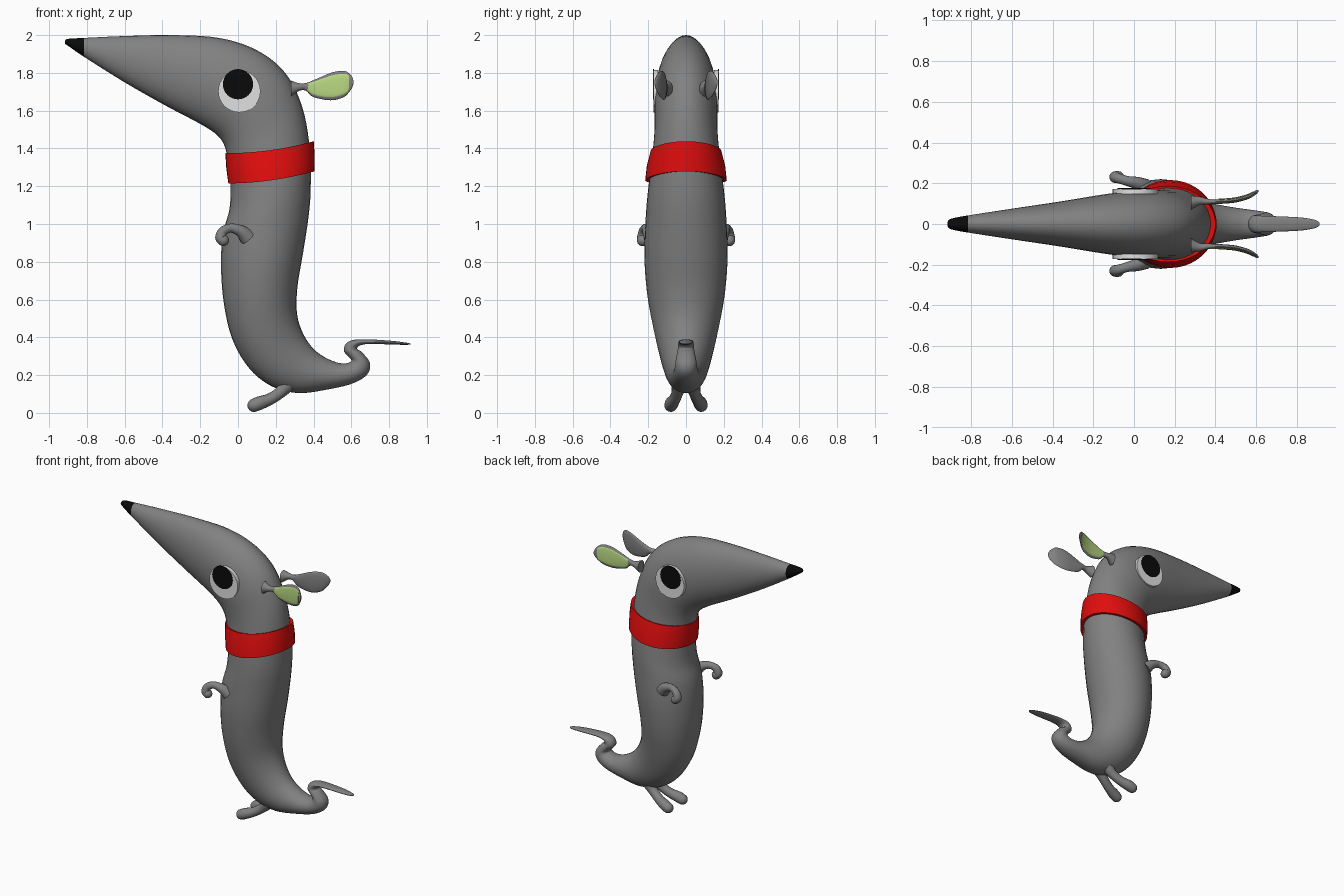
import bpy, bmesh, math
from mathutils import Vector

cube = bpy.data.objects.get("Cube")
if cube:
    bpy.data.objects.remove(cube, do_unlink=True)


def material(name, r, g, b):
    mat = bpy.data.materials.new(name)
    mat.use_nodes = True
    mat.diffuse_color = (r, g, b, 1)
    mat.node_tree.nodes["Principled BSDF"].inputs["Base Color"].default_value = (r, g, b, 1)
    return mat


grey = material("grey_fur", 0.22, 0.22, 0.22)
black = material("black", 0.003, 0.003, 0.003)
white = material("eye_white", 0.75, 0.75, 0.75)
red = material("scarf_red", 0.75, 0.004, 0.004)
green = material("ear_green", 0.48, 0.68, 0.22)


def finish(name, bm, mats, rule=None):
    """Turn a bmesh into a smooth object, with an optional face colour rule."""
    bmesh.ops.recalc_face_normals(bm, faces=bm.faces)
    if rule:
        for face in bm.faces:
            face.material_index = rule(face.calc_center_median())
    mesh = bpy.data.meshes.new(name)
    bm.to_mesh(mesh)
    bm.free()
    for mat in mats:
        mesh.materials.append(mat)
    obj = bpy.data.objects.new(name, mesh)
    bpy.context.collection.objects.link(obj)
    bpy.ops.object.select_all(action="DESELECT")
    obj.select_set(True)
    bpy.context.view_layer.objects.active = obj
    bpy.ops.object.shade_smooth_by_angle(angle=math.radians(40))
    return obj


def loft(name, rings, mats, rule=None, closed=False):
    """Skin a list of point rings; cap the ends unless the last joins the first."""
    bm = bmesh.new()
    loops = [[bm.verts.new(p) for p in ring] for ring in rings]
    pairs = list(zip(loops, loops[1:]))
    if closed:
        pairs.append((loops[-1], loops[0]))
    else:
        bm.faces.new(loops[0])
        bm.faces.new(loops[-1])
    for a, b in pairs:
        for i in range(len(a)):
            j = (i + 1) % len(a)
            bm.faces.new((a[i], a[j], b[j], b[i]))
    return finish(name, bm, mats, rule)


def spline(keys, steps):
    """Smoothly interpolate rows of numbers, passing through every row."""
    rows = [Vector(k) for k in keys]
    out = []
    for i in range(len(rows) - 1):
        p1, p2 = rows[i], rows[i + 1]
        p0, p3 = rows[max(i - 1, 0)], rows[min(i + 2, len(rows) - 1)]
        for s in range(steps):
            t = s / steps
            out.append(p1 + (p2 - p0) * (t / 2)
                       + (p0 * 2 - p1 * 5 + p2 * 4 - p3) * (t * t / 2)
                       + (p1 * 3 - p0 - p2 * 3 + p3) * (t ** 3 / 2))
    return out + [rows[-1]]


def ellipse(centre, u, v, count):
    angles = [math.tau * i / count for i in range(count)]
    return [centre + u * math.cos(a) + v * math.sin(a) for a in angles]


def section(row, count, y=0):
    """Ring spanning an upper and a lower outline point, with a half width in y."""
    ax, az, bx, bz, width = row[:5]
    top, low = Vector((ax, y, az)), Vector((bx, y, bz))
    return ellipse((top + low) / 2, (top - low) / 2, Vector((0, width, 0)), count)


def limb(name, keys, count=16):
    """Round-ended tube through rows of x, y, z, radius."""
    rows = spline(keys, 5)
    points = [Vector(r[:3]) for r in rows]
    rings = []
    for i, (p, row) in enumerate(zip(points, rows)):
        t = (points[min(i + 1, len(points) - 1)] - points[max(i - 1, 0)]).normalized()
        v = Vector((0, 1, 0))
        v = (v - t * v.dot(t)).normalized()
        u = t.cross(v)
        rings.append(ellipse(p, u * row[3], v * row[3], count))
    for k in range(1, 6):
        a = k * math.pi / 11
        r = row[3] * math.cos(a)
        rings.append(ellipse(p + t * row[3] * math.sin(a), u * r, v * r, count))
    return loft(name, rings, [grey])


# Body: one skin from snout through head and torso to the curled tail
# Rows: upper x, z, lower x, z, half width
head = [
    (-.917, 1.968, -.917, 1.955, .01), (-.9, 1.98, -.895, 1.94, .026),
    (-.815, 1.985, -.815, 1.885, .042), (-.6, 1.995, -.6, 1.75, .075),
    (-.35, 2, -.38, 1.625, .11), (-.1, 1.985, -.2, 1.53, .145),
    (.1, 1.92, -.11, 1.47, .163), (.25, 1.8, -.07, 1.41, .167),
    (.34, 1.62, -.055, 1.33, .168),
]
torso = [
    (.38, 1.4, -.04, 1.22, .185), (.385, 1.2, -.045, 1.08, .205),
    (.375, 1.05, -.08, .95, .215), (.345, .85, -.09, .78, .22),
    (.315, .67, -.075, .58, .205), (.312, .53, -.03, .39, .175),
    (.34, .43, .06, .235, .145), (.39, .35, .18, .14, .12),
    (.45, .3, .32, .105, .1), (.52, .268, .48, .125, .08),
]
tail = [
    (.565, .262, .61, .157, .068), (.59, .268, .685, .205, .06),
    (.6, .28, .698, .265, .055), (.58, .302, .655, .322, .048),
    (.56, .33, .632, .336, .044), (.572, .367, .635, .35, .042),
    (.615, .387, .655, .36, .04), (.7, .389, .7, .365, .038),
    (.82, .381, .82, .362, .032), (.89, .372, .89, .36, .02),
    (.912, .368, .912, .363, .005),
]
loft("body", [section(r, 32) for r in spline(head + torso + tail, 5)],
     [grey, black], lambda c: int(c.x < -.815))

# Scarf: a flaring band that rises towards the back
# Rows: middle x, radius x, radius y, front height
band = [(.177, .228, .216, 1.215), (.172, .234, .207, 1.295), (.167, .234, .186, 1.375),
        (.167, .208, .164, 1.37), (.177, .208, .19, 1.22)]
rings = []
for mid, rx, ry, height in band:
    ring = ellipse(Vector((mid, 0, height)), Vector((rx, 0, 0)), Vector((0, ry, 0)), 40)
    for p in ring:
        p.z += .06 * ((p.x + .06) / .45) ** 2
    rings.append(ring)
loft("scarf", rings, [red], closed=True)


def disc(name, x, y, z, radius, depth, mat):
    side = Vector((x, y - depth / 2, z)), Vector((x, y + depth / 2, z))
    u, v = Vector((radius, 0, 0)), Vector((0, 0, radius))
    loft(name, [ellipse(c, u, v, 32) for c in side], [mat])


# Ear rows: upper x, z, lower x, z, half thickness, distance from the middle
ear = [
    (.28, 1.76, .28, 1.675, .035, .105), (.325, 1.745, .325, 1.705, .02, .114),
    (.365, 1.748, .36, 1.705, .014, .11), (.42, 1.77, .4, 1.672, .012, .11),
    (.5, 1.803, .49, 1.655, .012, .117), (.565, 1.81, .56, 1.672, .012, .135),
    (.6, 1.785, .597, 1.71, .01, .155), (.611, 1.76, .611, 1.74, .005, .163),
]
ear_rows = spline(ear, 5)

# Paired parts on both flanks
for side, s in (("front_side", -1), ("back_side", 1)):
    disc(side + "_eye", .007, s * .16, 1.703, .112, .026, white)
    disc(side + "_pupil", 0, s * .173, 1.74, .08, .006, black)

    loft(side + "_ear", [section(r, 20, s * r[5]) for r in ear_rows], [grey])
    lining = []
    for r in ear_rows:
        if .37 < r[0] < .59:
            mx, mz = (r[0] + r[2]) / 2, (r[1] + r[3]) / 2
            k = .78
            row = (mx + (r[0] - mx) * k, mz + (r[1] - mz) * k,
                   mx + (r[2] - mx) * k, mz + (r[3] - mz) * k, .0048)
            lining.append(section(row, 20, s * (r[5] + .009)))
    loft(side + "_ear_lining", lining, [green])

    limb(side + "_arm", [
        (.05, s * .18, .93, .045), (.015, s * .2, .962, .032), (-.035, s * .212, .978, .024),
        (-.078, s * .225, .963, .025), (-.092, s * .23, .93, .029), (-.078, s * .23, .913, .03)])
    limb(side + "_leg", [
        (.27, s * .035, .16, .045), (.225, s * .045, .11, .032), (.17, s * .06, .073, .031),
        (.115, s * .075, .052, .036), (.085, s * .08, .04, .035)])
